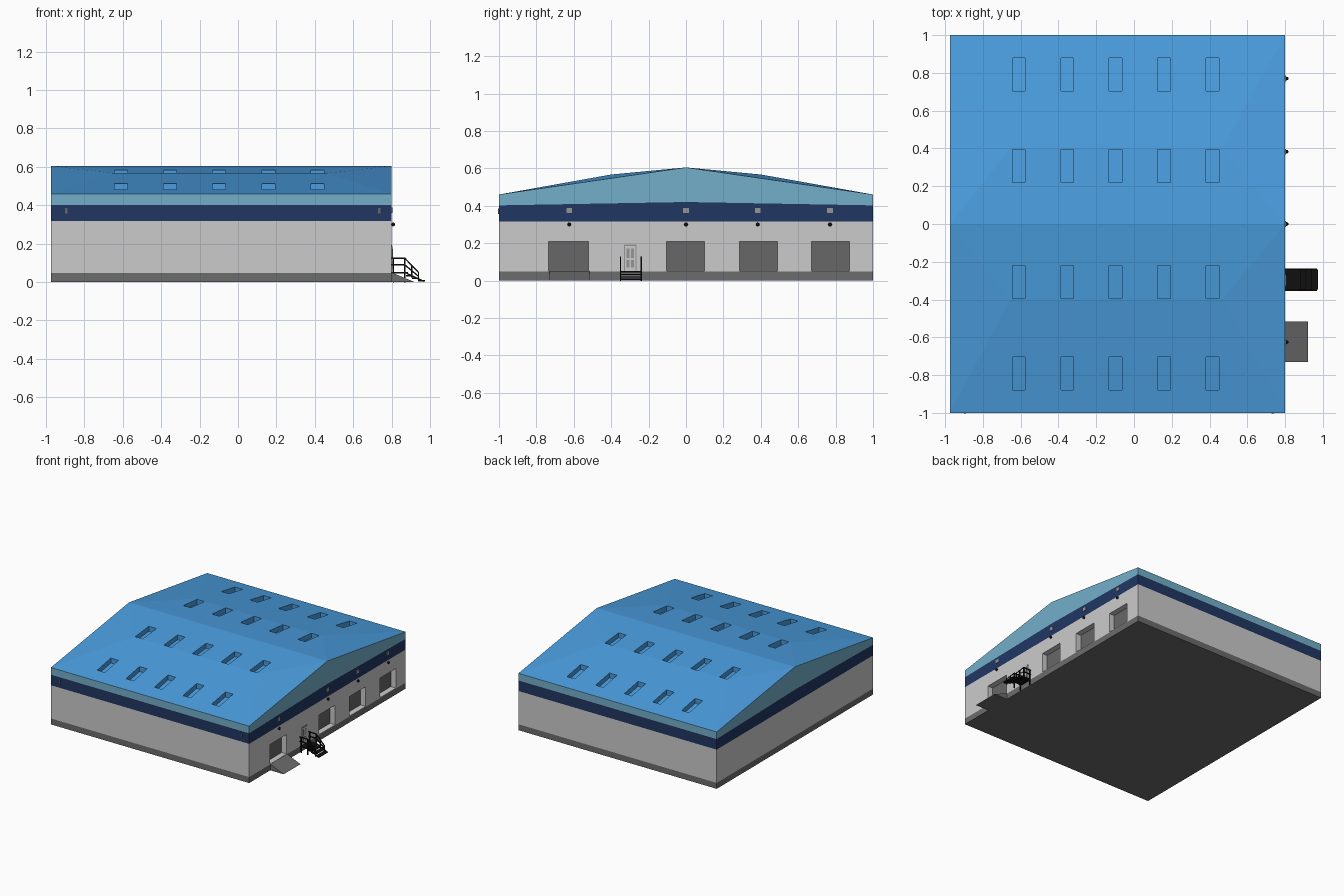
import bpy, bmesh
from mathutils import Vector

cube = bpy.data.objects.get("Cube")
if cube:
    bpy.data.objects.remove(cube, do_unlink=True)


def material(name, r, g, b):
    m = bpy.data.materials.new(name)
    m.use_nodes = True
    m.diffuse_color = (r, g, b, 1)
    m.node_tree.nodes["Principled BSDF"].inputs["Base Color"].default_value = (r, g, b, 1)
    return m


PLINTH, WALL, NAVY, CYAN, ROOF, DOOR, BLACK, FRAME = range(8)
mats = [material("plinth grey", .15, .15, .15), material("wall light grey", .6, .6, .6),
        material("navy band", .015, .037, .125), material("pale cyan trim", .17, .43, .59),
        material("roof blue", .07, .34, .74), material("door grey", .135, .135, .135),
        material("black metal", .005, .005, .005), material("frame grey", .3, .3, .3)]


def finish(name, bm):
    bmesh.ops.recalc_face_normals(bm, faces=bm.faces)
    me = bpy.data.meshes.new(name)
    bm.to_mesh(me)
    bm.free()
    for m in mats:
        me.materials.append(m)
    ob = bpy.data.objects.new(name, me)
    bpy.context.scene.collection.objects.link(ob)
    return ob


def add_box(bm, lo, hi, mat):
    """Axis-aligned box between two corners; returns its vertices."""
    verts = bmesh.ops.create_cube(bm, size=1)["verts"]
    for v in verts:
        v.co = [lo[i] if v.co[i] < 0 else hi[i] for i in range(3)]
    for f in {f for v in verts for f in v.link_faces}:
        f.material_index = mat
    return verts


def boxes(name, items, mat):
    bm = bmesh.new()
    for lo, hi in items:
        add_box(bm, lo, hi, mat)
    return finish(name, bm)


def bars(name, paths, radius):
    """Square metal bars along polylines."""
    bm = bmesh.new()
    for path in paths:
        for a, b in zip(path, path[1:]):
            a, b = Vector(a), Vector(b)
            d = b - a
            mat = d.to_track_quat("Z", "Y").to_matrix().to_4x4()
            mat.translation = (a + b) / 2
            r = bmesh.ops.create_cube(bm, size=1)
            for v in r["verts"]:
                v.co = mat @ Vector((v.co.x * radius * 2, v.co.y * radius * 2,
                                     v.co.z * (d.length + radius)))
    for f in bm.faces:
        f.material_index = BLACK
    return finish(name, bm)


X0, X1 = -.975, .8          # building ends
EAVE, BREAK, RIDGE = .46, .567, .605


def roof_z(y):
    y = abs(y)
    if y < .4:
        return RIDGE + (BREAK - RIDGE) * y / .4
    return BREAK + (EAVE - BREAK) * (y - .4) / .6


# Building shell: stacked perimeter rings, one colour per layer
bm = bmesh.new()
ring = [(X0, -1), (X1, -1), (X1, 0), (X1, 1), (X0, 1), (X0, 0)]
levels = [lambda y: 0, lambda y: .048, lambda y: .317,
          lambda y: .42 if y == 0 else .402,
          lambda y: RIDGE if y == 0 else EAVE]
rows = [[bm.verts.new((x, y, h(y))) for x, y in ring] for h in levels]
for k, mat in enumerate((PLINTH, WALL, NAVY, CYAN)):
    for i in range(6):
        j = (i + 1) % 6
        bm.faces.new((rows[k][i], rows[k][j], rows[k + 1][j], rows[k + 1][i])).material_index = mat
bm.faces.new(rows[0][::-1]).material_index = PLINTH

# Roof: raised crease at mid slope, dying into straight gable ends
a, b, c, d, e, f = rows[4]
for corner0, corner1, side in ((a, b, -1), (e, d, 1)):
    m0, m1 = [bm.verts.new((x, side * .4, BREAK)) for x in (-.655, .465)]
    for face in ((corner0, corner1, m1, m0), (m0, m1, c, f),
                 (corner0, m0, f), (corner1, c, m1)):
        bm.faces.new(face).material_index = ROOF
shell = finish("building_shell", bm)

# Recess cutter: sloped-floor skylights and the dock doors
bm = bmesh.new()
for x in (-.61, -.353, -.098, .158, .415):
    for y0, y1 in ((-.88, -.705), (-.395, -.22), (.22, .395), (.705, .88)):
        for v in add_box(bm, (x - .034, y0, .3), (x + .034, y1, .7), ROOF):
            if v.co.z < .5:
                v.co.z = roof_z(v.co.y) - .04
dock_doors = [(-.735, -.52), (-.105, .1), (.285, .49), (.67, .875)]
for y0, y1 in dock_doors:
    verts = add_box(bm, (X1 - .045, y0, .052), (X1 + .1, y1, .21), WALL)
    for face in verts[0].link_faces[:] + verts[-1].link_faces[:]:
        if face.calc_center_median().x < X1 - .04:
            face.material_index = DOOR
cutter = finish("recess_cutter", bm)
cutter.hide_render = True
mod = shell.modifiers.new("recesses", "BOOLEAN")
mod.operation, mod.solver, mod.object = "DIFFERENCE", "EXACT", cutter
mesh = bpy.data.meshes.new_from_object(
    shell.evaluated_get(bpy.context.evaluated_depsgraph_get()))
shell.modifiers.clear()
shell.data = mesh
bpy.data.objects.remove(cutter, do_unlink=True)

# Vents in the navy band
lamp_ys = (-.625, 0, .383, .77)
boxes("side_vents", [((X1 - .01, y - .015, .36), (X1 + .004, y + .015, .388)) for y in lamp_ys], FRAME)
boxes("front_vents", [((x - .006, -1.004, .357), (x + .006, -.99, .385)) for x in (-.895, .735)], DOOR)

# Round wall lamps
bm = bmesh.new()
for y in lamp_ys:
    r = bmesh.ops.create_uvsphere(bm, u_segments=10, v_segments=6, radius=.01)
    bmesh.ops.translate(bm, verts=r["verts"], vec=(X1 + .008, y, .3))
for face in bm.faces:
    face.material_index = BLACK
finish("wall_lamps", bm)

# Loading ramp
bm = bmesh.new()
ends = [[bm.verts.new((x, y, z)) for x, z in ((X1, 0), (.92, 0), (X1, .05))] for y in (-.73, -.515)]
bm.faces.new(ends[0])
bm.faces.new(ends[1])
for i in range(3):
    j = (i + 1) % 3
    bm.faces.new((ends[0][i], ends[0][j], ends[1][j], ends[1][i]))
finish("loading_ramp", bm)

# Entrance door with frame, panes and handle
DY = -.298
boxes("entrance_frame", [((X1 - .01, DY - .034, .052), (X1 + .003, DY + .034, .192))], FRAME)
boxes("entrance_door", [((X1 - .01, DY - .028, .052), (X1 + .005, DY + .028, .186))], WALL)
boxes("door_panes", [((X1, DY + s * .012 - .008, z0), (X1 + .007, DY + s * .012 + .008, z1))
                     for s in (-1, 1) for z0, z1 in ((.07, .11), (.122, .172))], FRAME)

# Steel landing and steps
Y0, Y1 = -.35, -.24
steps = [((X1, Y0, .044), (.885, Y1, .052))]
steps += [((.875 + i * .032, Y0 + .002, .03 - i * .013), (.91 + i * .032, Y1 - .002, .036 - i * .013))
          for i in range(3)]
boxes("steps", steps, BLACK)

# Handrails, posts and stringers on both sides
paths = []
for y in (Y0, Y1):
    paths += [[(X1, y, .125), (.868, y, .125), (.94, y, .05), (.94, y, .005)],
              [(X1, y, .09), (.868, y, .09), (.94, y, .03)],
              [(.868, y, 0), (.868, y, .125)], [(.81, y, 0), (.81, y, .125)],
              [(.905, y, .025), (.905, y, .086)],
              [(.88, y, .045), (.965, y, .005)]]
bars("handrails", paths, .0035)
